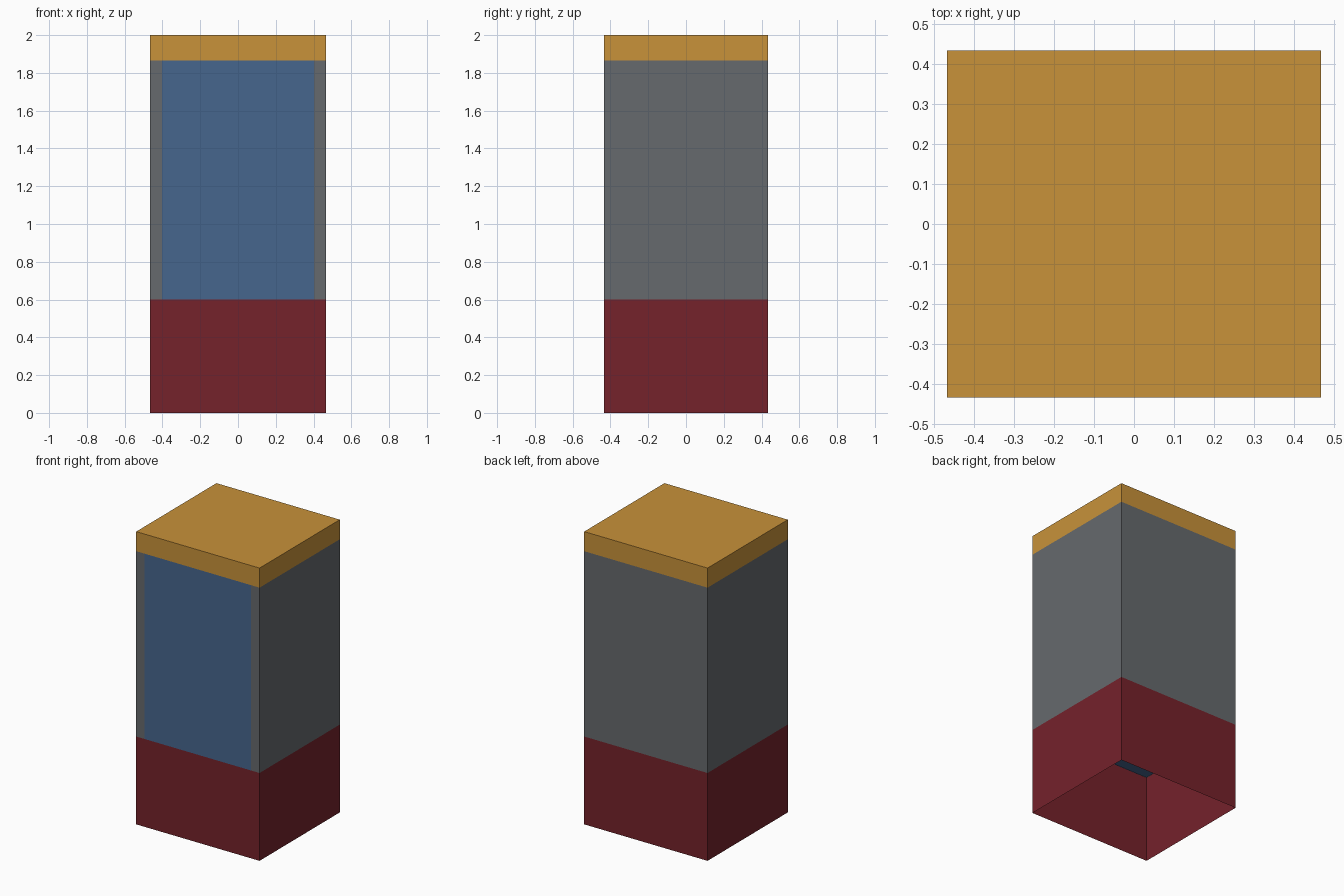
import bpy, bmesh
from mathutils import Vector

if "Cube" in bpy.data.objects:
    bpy.data.objects.remove(bpy.data.objects["Cube"])

W, D, H = 0.932, 0.866, 2.0          # overall size
BASE_TOP, CAP_BOTTOM = 0.60, 1.866   # colour band heights
PANEL_X = 0.402                      # half width of the front panel


def material(name, color):
    m = bpy.data.materials.new(name)
    m.diffuse_color = (*color, 1.0)
    m.use_nodes = True
    m.node_tree.nodes["Principled BSDF"].inputs["Base Color"].default_value = m.diffuse_color
    return m


red = material("dark_red", (0.178, 0.016, 0.024))
grey = material("grey", (0.133, 0.144, 0.153))
blue = material("blue", (0.061, 0.133, 0.270))
gold = material("gold", (0.578, 0.287, 0.042))


def add_object(name, bm, mats):
    mesh = bpy.data.meshes.new(name)
    bm.to_mesh(mesh)
    bm.free()
    for m in mats:
        mesh.materials.append(m)
    ob = bpy.data.objects.new(name, mesh)
    bpy.context.collection.objects.link(ob)
    return ob


def cut(bm, co, no):
    bmesh.ops.bisect_plane(bm, geom=bm.verts[:] + bm.edges[:] + bm.faces[:],
                           plane_co=co, plane_no=no)


# Cabinet: a thin box open at the bottom, cut into colour bands
bm = bmesh.new()
bmesh.ops.create_cube(bm, size=1.0)
bmesh.ops.scale(bm, vec=(W, D, H), verts=bm.verts)
bmesh.ops.translate(bm, vec=(0, 0, H / 2), verts=bm.verts)
bottom = [f for f in bm.faces if f.normal.z < -0.5]
bmesh.ops.delete(bm, geom=bottom, context='FACES_ONLY')
for z in (BASE_TOP, CAP_BOTTOM):
    cut(bm, Vector((0, 0, z)), Vector((0, 0, 1)))

# Front panel: cut only the middle band of the front face
front = [f for f in bm.faces if f.normal.y < -0.5
         and BASE_TOP < f.calc_center_median().z < CAP_BOTTOM]
for x in (-PANEL_X, PANEL_X):
    band = [f for f in bm.faces if f.normal.y < -0.5
            and BASE_TOP < f.calc_center_median().z < CAP_BOTTOM]
    geom = band + list({e for f in band for e in f.edges}) \
        + list({v for f in band for v in f.verts})
    bmesh.ops.bisect_plane(bm, geom=geom, plane_co=(x, 0, 0), plane_no=(1, 0, 0))

# Colour by height, with the blue panel in the front
for f in bm.faces:
    c = f.calc_center_median()
    if c.z < BASE_TOP:
        f.material_index = 0
    elif c.z > CAP_BOTTOM:
        f.material_index = 3
    elif f.normal.y < -0.5 and abs(c.x) < PANEL_X:
        f.material_index = 2
    else:
        f.material_index = 1
add_object("cabinet", bm, [red, grey, blue, gold])

# Inner floor: closes the hollow base at the top, seen from below
bm = bmesh.new()
bmesh.ops.create_grid(bm, x_segments=1, y_segments=1, size=0.5)
bmesh.ops.scale(bm, vec=(W - 0.004, D - 0.004, 1), verts=bm.verts)
bmesh.ops.translate(bm, vec=(0, 0, BASE_TOP), verts=bm.verts)
bmesh.ops.reverse_faces(bm, faces=bm.faces)
add_object("inner_floor", bm, [blue])
